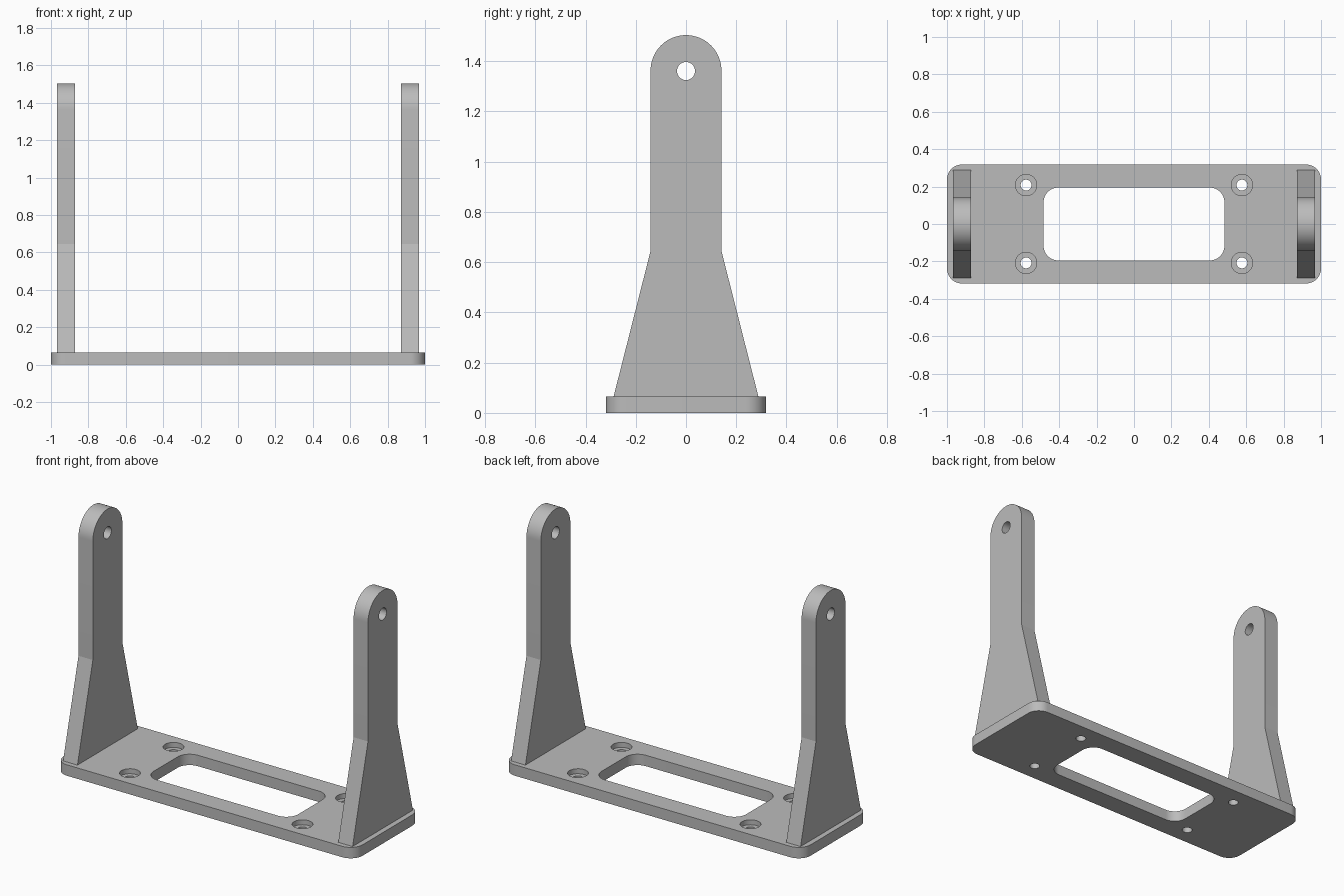
import bpy, bmesh, math
from mathutils import Matrix, Vector

cube = bpy.data.objects.get("Cube")
if cube:
    bpy.data.objects.remove(cube, do_unlink=True)

grey = bpy.data.materials.new("plain grey")
grey.use_nodes = True
grey.diffuse_color = (0.5, 0.5, 0.5, 1)
grey.node_tree.nodes["Principled BSDF"].inputs["Base Color"].default_value = grey.diffuse_color

PLATE_TOP = 0.066


def arc(cx, cy, r, start, end, steps):
    """Points along an arc, angles in degrees."""
    angles = [math.radians(start + (end - start) * i / steps) for i in range(steps + 1)]
    return [(cx + r * math.cos(a), cy + r * math.sin(a)) for a in angles]


def rounded_rect(hx, hy, r):
    corners = [(1, 1), (-1, 1), (-1, -1), (1, -1)]
    return [p for i, (sx, sy) in enumerate(corners)
            for p in arc(sx * (hx - r), sy * (hy - r), r, 90 * i, 90 * i + 90, 12)]


def circle(cx, cy, r):
    return arc(cx, cy, r, 0, 360, 40)[:-1]


def prism(name, outline, low, high, along_x=False):
    """Extrude a closed outline along z, or a (y, z) outline along x."""
    bm = bmesh.new()
    face = bm.faces.new([bm.verts.new((u, v, low)) for u, v in outline])
    top = bmesh.ops.extrude_face_region(bm, geom=[face])["geom"]
    bmesh.ops.translate(bm, vec=Vector((0, 0, high - low)),
                        verts=[g for g in top if isinstance(g, bmesh.types.BMVert)])
    if along_x:
        # Cyclic axis swap: outline u -> y, v -> z, depth -> x
        bm.transform(Matrix(((0, 0, 1, 0), (1, 0, 0, 0), (0, 1, 0, 0), (0, 0, 0, 1))))
    bmesh.ops.recalc_face_normals(bm, faces=bm.faces)
    mesh = bpy.data.meshes.new(name)
    bm.to_mesh(mesh)
    bm.free()
    mesh.materials.append(grey)
    obj = bpy.data.objects.new(name, mesh)
    bpy.context.collection.objects.link(obj)
    return obj


def cut(obj, cutters):
    """Subtract the cutters, then delete them."""
    bpy.ops.object.select_all(action="DESELECT")
    bpy.context.view_layer.objects.active = obj
    obj.select_set(True)
    for c in cutters:
        c.hide_render = True
        mod = obj.modifiers.new("cut", "BOOLEAN")
        mod.operation, mod.solver, mod.object = "DIFFERENCE", "EXACT", c
        bpy.ops.object.modifier_apply(modifier=mod.name)
        bpy.data.objects.remove(c, do_unlink=True)
    bpy.ops.object.shade_smooth_by_angle(angle=math.radians(12))


# Base plate with window and four counterbored screw holes
base = prism("base_plate", rounded_rect(1, 0.318, 0.08), 0, PLATE_TOP)
cutters = [prism("window_cutter", rounded_rect(0.484, 0.195, 0.08), -0.1, 0.2)]
for x in (-0.577, 0.577):
    for y in (-0.208, 0.208):
        cutters.append(prism("counterbore_cutter", circle(x, y, 0.057), 0.036, 0.2))
        cutters.append(prism("screw_hole_cutter", circle(x, y, 0.029), -0.1, 0.2))
cut(base, cutters)

# Two flared uprights with round tops and pivot holes
profile = [(-0.288, PLATE_TOP), (0.288, PLATE_TOP), (0.141, 0.645)]
profile += arc(0, 1.363, 0.141, 0, 180, 32) + [(-0.141, 0.645)]
for name, x in (("right_upright", -0.92), ("left_upright", 0.92)):
    upright = prism(name, profile, x - 0.048, x + 0.048, along_x=True)
    cut(upright, [prism("pivot_cutter", circle(0, 1.361, 0.036), x - 0.2, x + 0.2, along_x=True)])
